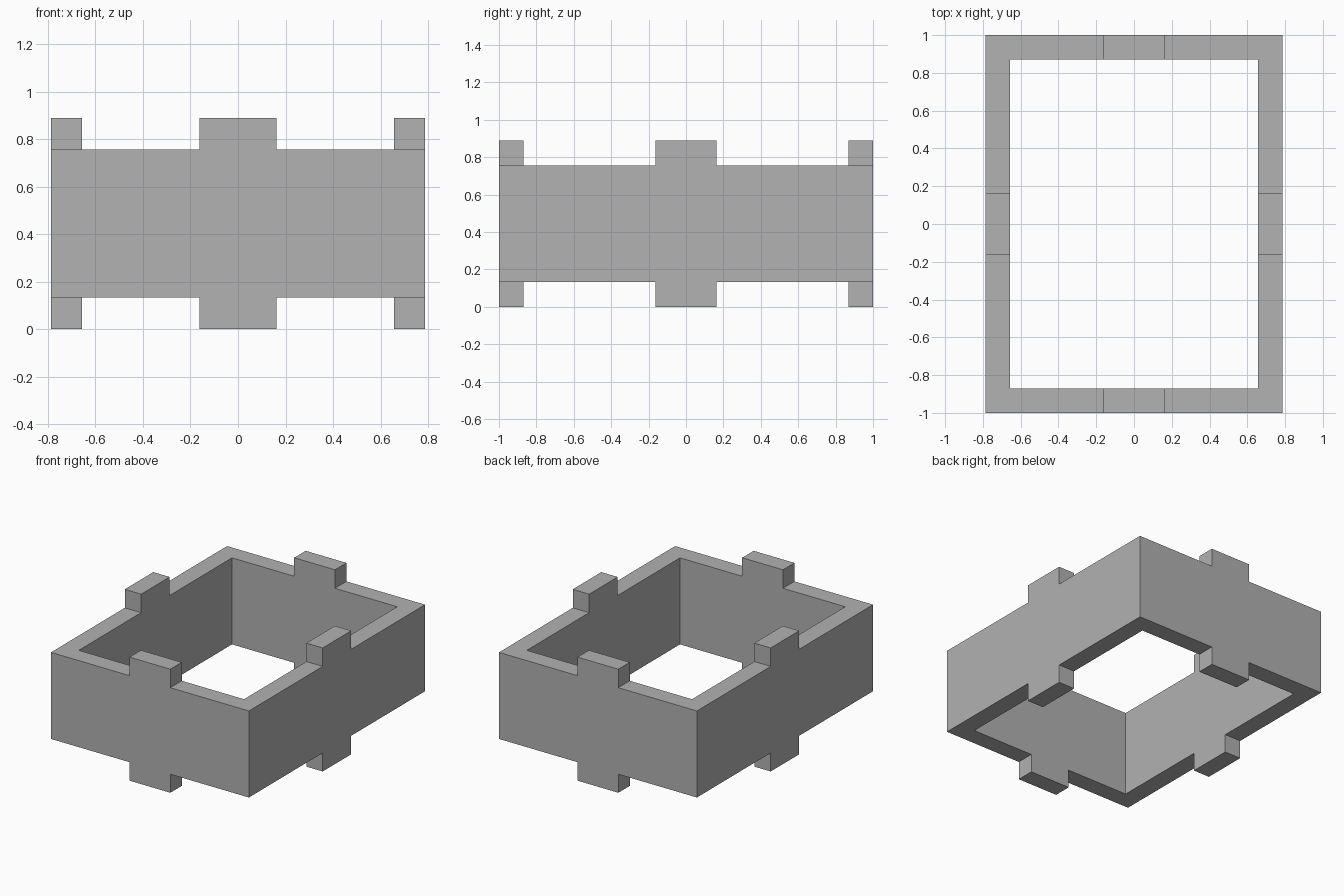
import bpy
import bmesh
from math import radians

cube = bpy.data.objects.get("Cube")
if cube:
    bpy.data.objects.remove(cube, do_unlink=True)

HALF_X, HALF_Y = 0.787, 1.0
WALL = 0.13
TAB = 0.162
Z_LOW, Z_HIGH = 0.133, 0.755
TAB_RISE = 0.133

# Material
grey = bpy.data.materials.new("mid grey")
grey.use_nodes = True
colour = (0.445, 0.445, 0.445, 1)
grey.diffuse_color = colour
grey.node_tree.nodes["Principled BSDF"].inputs["Base Color"].default_value = colour


def stops(half):
    """Wall and tab boundaries along one axis."""
    return [-half, WALL - half, -TAB, TAB, half - WALL, half]


# Flat rectangular ring, divided where the tabs sit
bm = bmesh.new()
xs, ys = stops(HALF_X), stops(HALF_Y)
grid = [[bm.verts.new((x, y, Z_LOW)) for y in ys] for x in xs]
for i in range(5):
    for j in range(5):
        if i in (0, 4) or j in (0, 4):
            bm.faces.new((grid[i][j], grid[i + 1][j],
                          grid[i + 1][j + 1], grid[i][j + 1]))
bmesh.ops.delete(bm, geom=[v for v in bm.verts if not v.link_faces], context='VERTS')

# Raise the ring into four walls
walls = bmesh.ops.extrude_face_region(bm, geom=bm.faces[:], use_keep_orig=True)
top_verts = [g for g in walls["geom"] if isinstance(g, bmesh.types.BMVert)]
bmesh.ops.translate(bm, verts=top_verts, vec=(0, 0, Z_HIGH - Z_LOW))
bmesh.ops.recalc_face_normals(bm, faces=bm.faces[:])

# Locking tabs at the middle of each wall, above and below
for sign in (1, -1):
    mids = []
    for f in bm.faces:
        c = f.calc_center_median()
        if f.normal.z * sign > 0.9 and min(abs(c.x), abs(c.y)) < 0.01:
            mids.append(f)
    tabs = bmesh.ops.extrude_discrete_faces(bm, faces=mids)["faces"]
    bmesh.ops.translate(bm, verts=list({v for f in tabs for v in f.verts}),
                        vec=(0, 0, sign * TAB_RISE))

# Merge the coplanar divisions into clean flat faces
bmesh.ops.recalc_face_normals(bm, faces=bm.faces[:])
bmesh.ops.dissolve_limit(bm, angle_limit=radians(1),
                         verts=bm.verts[:], edges=bm.edges[:])

mesh = bpy.data.meshes.new("box_frame")
bm.to_mesh(mesh)
bm.free()
mesh.materials.append(grey)
frame = bpy.data.objects.new("box_frame", mesh)
bpy.context.collection.objects.link(frame)
